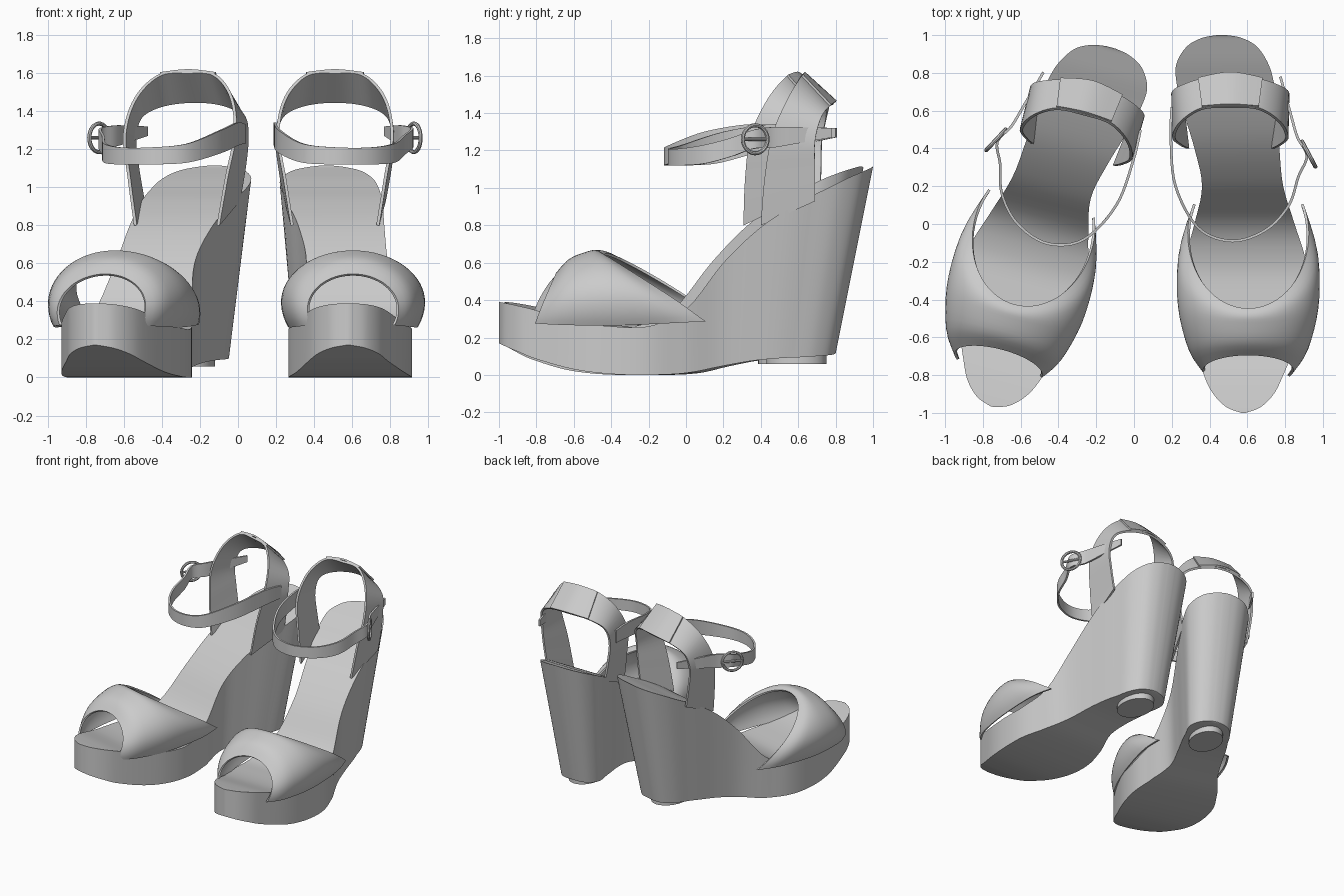
import bpy, bmesh, math
from mathutils import Matrix, Vector

if "Cube" in bpy.data.objects:
    bpy.data.objects.remove(bpy.data.objects["Cube"])

# Single plain material
grey = bpy.data.materials.new("plain_grey")
grey.use_nodes = True
shade = (0.6, 0.6, 0.6, 1)
grey.diffuse_color = shade
grey.node_tree.nodes["Principled BSDF"].inputs["Base Color"].default_value = shade

parts = []


def spline(points, steps):
    """Smooth open curve through tuples of any length."""
    out = []
    last = len(points) - 1
    for i in range(last):
        a, b, c, d = (points[min(max(i + k, 0), last)] for k in (-1, 0, 1, 2))
        for s in range(steps):
            t = s / steps
            out.append(tuple(
                q + t * (r - p + t * (2 * p - 5 * q + 4 * r - u + t * (3 * (q - r) + u - p))
                         ) / 2 for p, q, r, u in zip(a, b, c, d)))
            if s == 0:
                out[-1] = tuple(b)
    out.append(tuple(points[-1]))
    return out


def fix_spline(points, steps):
    """Cubic through the points with halved tangents."""
    out = []
    last = len(points) - 1
    for i in range(last):
        a, b, c, d = (Vector(points[min(max(i + k, 0), last)]) for k in (-1, 0, 1, 2))
        for s in range(steps):
            t = s / steps
            out.append(b + (c - a) * (t / 2) + (a * 2 - b * 5 + c * 4 - d) * (t * t / 2)
                       + ((b - c) * 3 + d - a) * (t ** 3 / 2))
    out.append(Vector(points[-1]))
    return out


def finish(name, bm, thickness=0):
    """Turn a bmesh into a shaded object with optional thickness."""
    bmesh.ops.recalc_face_normals(bm, faces=bm.faces)
    mesh = bpy.data.meshes.new(name)
    bm.to_mesh(mesh)
    bm.free()
    mesh.materials.append(grey)
    ob = bpy.data.objects.new("left_" + name, mesh)
    bpy.context.collection.objects.link(ob)
    bpy.ops.object.select_all(action='DESELECT')
    ob.select_set(True)
    bpy.context.view_layer.objects.active = ob
    if thickness:
        mod = ob.modifiers.new("thickness", 'SOLIDIFY')
        mod.thickness = thickness
        mod.offset = 0
        bpy.ops.object.modifier_apply(modifier=mod.name)
    bpy.ops.object.shade_smooth_by_angle(angle=math.radians(35))
    parts.append(ob)
    return ob


def sheet(name, rows, thickness, closed=False):
    """Skin a list of equal-length rows of points."""
    bm = bmesh.new()
    grid = [[bm.verts.new(p) for p in row] for row in rows]
    pairs = list(zip(grid, grid[1:]))
    if closed:
        pairs.append((grid[-1], grid[0]))
    for a, b in pairs:
        for i in range(len(a) - 1):
            bm.faces.new((a[i], a[i + 1], b[i + 1], b[i]))
    if closed:
        for end in (0, -1):
            bm.faces.new([row[end] for row in grid])
    return finish(name, bm, thickness)


# Wedge sole: stations of y, inner x, outer x, top z, bottom z
stations = [
    (-1, .57, .59, .39, .17), (-.97, .49, .67, .385, .155), (-.9, .42, .74, .37, .125),
    (-.8, .37, .79, .345, .085), (-.6, .31, .87, .285, .03), (-.4, .27, .91, .26, .005),
    (-.2, .27, .91, .26, 0), (0, .32, .85, .35, .01), (.2, .36, .79, .6, .045),
    (.4, .32, .77, .79, .075), (.6, .26, .76, .92, .09), (.75, .225, .74, .995, .095),
    (.85, .225, .71, 1.045, .1), (.94, .28, .65, 1.085, .105),
    (.985, .36, .57, 1.105, .11), (1, .44, .49, 1.115, .115)]
inner_top, outer_top, outer_low, inner_low = [], [], [], []
for y, xl, xr, top, low in fix_spline(stations, 5):
    back = max(y, 0)
    low_y = y - 0.2 * back ** 1.5
    mid = (xl + xr) / 2
    half = (xr - xl) / 2 * (1 - 0.33 * min(1, back / 0.7))
    inner_top.append((xl, y, top))
    outer_top.append((xr, y, top))
    outer_low.append((mid + half, low_y, max(low, 0)))
    inner_low.append((mid - half, low_y, max(low, 0)))
sheet("wedge_sole", [inner_top, outer_top, outer_low, inner_low], 0, closed=True)

# Heel tip under the wedge
bm = bmesh.new()
bmesh.ops.create_cone(bm, cap_ends=True, segments=32, radius1=1, radius2=1, depth=1,
                      matrix=Matrix.Translation((.48, .59, .083))
                      @ Matrix.Diagonal((.12, .16, .05, 1)))
finish("heel_tip", bm)

# Toe strap: arches of half width, apex height, apex y, side y, centre height
arches = [(.235, .54, -.69, -.77, .36), (.31, .615, -.62, -.66, .38),
          (.365, .655, -.52, -.44, .39), (.365, .66, -.48, -.2, .4),
          (.315, .645, -.45, -.06, .4)]
rows = []
for half, apex, y_top, y_side, zc in fix_spline(arches, 4):
    row = []
    for i in range(41):
        a = math.radians(-25 + 230 * i / 40)
        s = math.sin(a)
        row.append((.605 - half * math.cos(a), y_top + (y_side - y_top) * (1 - s),
                    zc + (apex - zc) * (s if s > 0 else s * 1.1)))
    rows.append(row)
sheet("toe_strap", rows, .014)


def ribbon(name, edge_a, edge_b, thickness):
    """Strap between two smooth edges."""
    sheet(name, [fix_spline(edge_a, 6), fix_spline(edge_b, 6)], thickness)


def mirrored(half):
    """Complete a half path across the heel centre."""
    return half + [(2 * half[-1][0] - x, y, z) for x, y, z in half[-2::-1]]


# Heel sling strap and the pad over its crown
sling_front = mirrored([(.285, .4, .8), (.245, .42, 1.05), (.21, .46, 1.28),
                        (.25, .54, 1.47), (.36, .61, 1.59), (.51, .62, 1.605)])
sling_back = mirrored([(.25, .69, .93), (.22, .69, 1.1), (.205, .69, 1.25),
                       (.23, .72, 1.37), (.34, .76, 1.43), (.51, .79, 1.45)])
ribbon("heel_sling", sling_front, sling_back, .016)
lift = Vector((0, .012, .012))
ribbon("heel_pad", [Vector(p) + lift for p in sling_front[4:7]],
       [Vector(p) + lift for p in sling_back[4:7]], .012)

# Ankle strap: centre path with half height
ankle = [(.2, .62, 1.28, .05), (.195, .45, 1.28, .06), (.22, .2, 1.24, .06),
         (.34, -.02, 1.18, .05), (.52, -.09, 1.165, .045), (.7, -.03, 1.165, .045),
         (.82, .1, 1.18, .05), (.87, .25, 1.22, .05), (.915, .36, 1.26, .05),
         (.865, .46, 1.27, .055), (.83, .58, 1.28, .045), (.775, .78, 1.295, .025)]
ribbon("ankle_strap", [(x, y, z + h) for x, y, z, h in ankle],
       [(x, y, z - h) for x, y, z, h in ankle], .014)

# Buckle ring with its pin
turn = Matrix.Translation((.925, .37, 1.26)) @ Matrix.Rotation(math.radians(28), 4, 'Z')
rows = []
for i in range(33):
    a = math.tau * i / 32
    rows.append([turn @ Vector((.011 * math.sin(b), (.075 + .011 * math.cos(b)) * math.cos(a),
                                (.075 + .011 * math.cos(b)) * math.sin(a)))
                 for b in (math.tau * k / 8 for k in range(9))])
sheet("buckle_ring", rows, 0)
bm = bmesh.new()
bmesh.ops.create_cone(bm, cap_ends=True, segments=10, radius1=.009, radius2=.009, depth=.16,
                      matrix=turn @ Matrix.Rotation(math.radians(90), 4, 'X'))
finish("buckle_pin", bm)

# Right shoe: mirrored copy, turned outward
place = (Matrix.Translation((-.44, -.015, 0)) @ Matrix.Rotation(math.radians(-15), 4, 'Z')
         @ Matrix.Translation((.525, 0, 0)) @ Matrix.Diagonal((-1, 1, 1, 1)))
for ob in list(parts):
    twin = ob.copy()
    twin.data = ob.data.copy()
    twin.name = ob.name.replace("left_", "right_")
    twin.data.transform(place)
    twin.data.flip_normals()
    bpy.context.collection.objects.link(twin)
